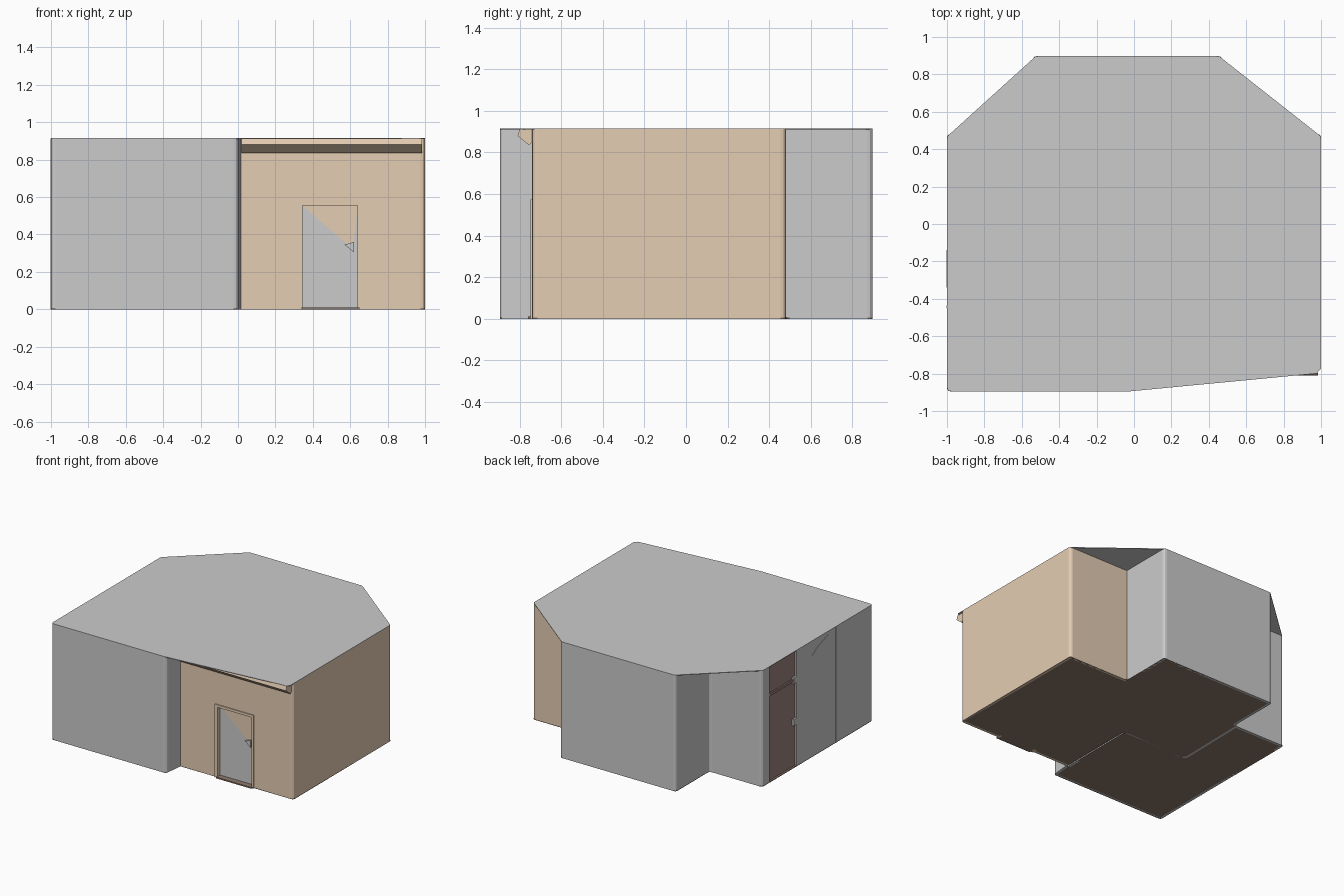
import bpy, bmesh, math
from mathutils import Vector

if "Cube" in bpy.data.objects:
    bpy.data.objects.remove(bpy.data.objects["Cube"])

H = 0.913            # wall height
YF, YP = -0.895, -0.74   # front face of left room, recessed porch wall
YN, YB = 0.48, 0.897     # rear notches, back wall
XL, XR = -0.54, 0.47     # ends of the back wall

def material(name, rgb):
    m = bpy.data.materials.new(name)
    m.diffuse_color = (*rgb, 1)
    m.use_nodes = True
    m.node_tree.nodes["Principled BSDF"].inputs["Base Color"].default_value = m.diffuse_color
    return m

TAN = material("tan_plaster", (0.78, 0.61, 0.45))
FLOOR = material("dark_floor", (0.27, 0.19, 0.15))
RED = material("red_brown", (0.33, 0.23, 0.21))

def finish(name, bm, mat=None):
    me = bpy.data.meshes.new(name)
    bm.to_mesh(me)
    bm.free()
    ob = bpy.data.objects.new(name, me)
    bpy.context.collection.objects.link(ob)
    if mat:
        me.materials.append(mat)
    return ob

def rounded(pts, r=0.025, n=3):
    """Round the inner corners of an open 2D path."""
    out = [Vector(pts[0])]
    for a, b, c in zip(pts, pts[1:], pts[2:]):
        a, b, c = Vector(a), Vector(b), Vector(c)
        p, q = b + (a - b).normalized() * r, b + (c - b).normalized() * r
        for i in range(n + 1):
            t = i / n
            out.append(p * (1 - t) ** 2 + b * 2 * t * (1 - t) + q * t * t)
    return out + [Vector(pts[-1])]

def wall(name, pts, mat=None, z0=0.0, z1=H):
    """Upright wall along a counter-clockwise path, thickened inwards."""
    path = rounded(pts)
    bm = bmesh.new()
    lo = [bm.verts.new((p.x, p.y, z0)) for p in path]
    hi = [bm.verts.new((p.x, p.y, z1)) for p in path]
    for i in range(len(path) - 1):
        bm.faces.new((lo[i], lo[i + 1], hi[i + 1], hi[i]))
    ob = finish(name, bm, mat)
    mod = ob.modifiers.new("thickness", 'SOLIDIFY')
    mod.thickness, mod.offset = 0.02, -1
    return path

def prism(name, profile, depth, mat=None):
    """Extrude a flat 3D profile along a vector."""
    bm = bmesh.new()
    f = bm.faces.new([bm.verts.new(p) for p in profile])
    res = bmesh.ops.extrude_face_region(bm, geom=[f], use_keep_orig=True)
    bmesh.ops.translate(bm, vec=depth, verts=[v for v in res["geom"] if isinstance(v, bmesh.types.BMVert)])
    bmesh.ops.recalc_face_normals(bm, faces=bm.faces)
    return finish(name, bm, mat)

def box(name, x, y, z, mat=None):
    prof = [(x[0], y[0], z[0]), (x[1], y[0], z[0]), (x[1], y[1], z[0]), (x[0], y[1], z[0])]
    return prism(name, prof, (0, 0, z[1] - z[0]), mat)

# Outer walls: grey rear, grey front-left room, tan right room
outline = []
outline += wall("rear_wall", [(XR, YN), (XR, YB), (XL, YB), (XL, YN), (-1, YN), (-1, 0.39)])
outline += wall("front_left_wall", [(-1, 0.05), (-1, YF), (0, YF), (0.015, YP)])
outline += wall("right_wall", [(0.65, YP), (1, YP), (1, YN), (XR, YN)], TAN)
wall("porch_wall", [(0.01, YP), (0.33, YP)], TAN)
wall("door_lintel", [(0.33, YP), (0.65, YP)], TAN, 0.57)

# Interior partitions between the two rooms
wall("room_partition", [(0.0, YP), (0.0, -0.1), (-0.56, -0.1), (-0.55, YN)])

# Floors of both rooms
right_floor = [(0.01, YP), (1, YP), (1, YN), (XR, YN), (XR, YB), (XL, YB), (XL, -0.1), (0.01, -0.1)]
left_floor = [(-1, YF), (0, YF), (0, -0.1), (XL, -0.1), (XL, YN), (-1, YN)]
for name, pts in (("right_floor", right_floor), ("left_floor", left_floor)):
    loop = rounded(pts + pts[:2], 0.02)[1:-1]
    prism(name, [(p.x, p.y, 0) for p in loop], (0, 0, 0.006), FLOOR)

# Roof sheet: hull of the outline, bridging the notches
bm = bmesh.new()
for p in outline + [Vector((0.97, -0.8)), Vector((1, -0.775))]:
    for z in (H - 0.003, H + 0.002):
        bm.verts.new((p.x, p.y, z))
hull = bmesh.ops.convex_hull(bm, input=bm.verts)
bmesh.ops.delete(bm, geom=list({v for v in hull["geom_interior"] + hull["geom_unused"]
                               if isinstance(v, bmesh.types.BMVert)}), context='VERTS')
bmesh.ops.dissolve_limit(bm, angle_limit=0.01, verts=bm.verts, edges=bm.edges)
finish("roof", bm)

# Small sloping canopy above the porch
canopy = [(-0.80, H), (-0.81, 0.88), (-0.755, 0.835), (YP, 0.85), (YP, H)]
prism("porch_canopy", [(0.02, y, z) for y, z in canopy], (0.965, 0, 0), TAN)

# Door frame, threshold and split door panel
for name, x in (("door_jamb_left", (0.32, 0.345)), ("door_jamb_right", (0.64, 0.658))):
    box(name, x, (YP - 0.008, YP + 0.035), (0, 0.575), TAN)
box("door_head", (0.32, 0.658), (YP - 0.008, YP + 0.035), (0.555, 0.575), TAN)
box("door_threshold", (0.34, 0.65), (YP - 0.02, YP + 0.03), (0, 0.01), FLOOR)
yd = YP + 0.025
prism("door_panel", [(0.345, yd, 0.008), (0.64, yd, 0.008), (0.64, yd, 0.56), (0.615, yd, 0.32),
                     (0.345, yd, 0.555)], (0, 0.015, 0))
prism("door_upper_infill", [(0.345, yd, 0.555), (0.615, yd, 0.32), (0.64, yd, 0.56)], (0, 0.015, 0), TAN)
prism("door_handle", [(0.57, yd, 0.345), (0.62, yd, 0.305), (0.62, yd, 0.36)], (0, -0.015, 0))

# Tall red-brown window in the left side, with rail and catches
box("side_window", (-0.985, -0.97), (0.05, 0.39), (0.006, H), RED)
box("window_rail", (-0.995, -0.98), (0.05, 0.39), (0.675, 0.695), RED)
for i, z in enumerate((0.33, 0.66)):
    box(f"window_catch_{i + 1}", (-1.0, -0.97), (0.04, 0.085), (z, z + 0.05))
prism("wall_fixture", [(-1.0, -0.14, 0.80), (-1.0, -0.34, 0.85), (-1.0, -0.34, 0.89), (-1.0, -0.2, 0.84)],
      (-0.003, 0, 0))
box("side_wall_seam", (-1.002, -0.99), (-0.45, -0.435), (0.0, H))
